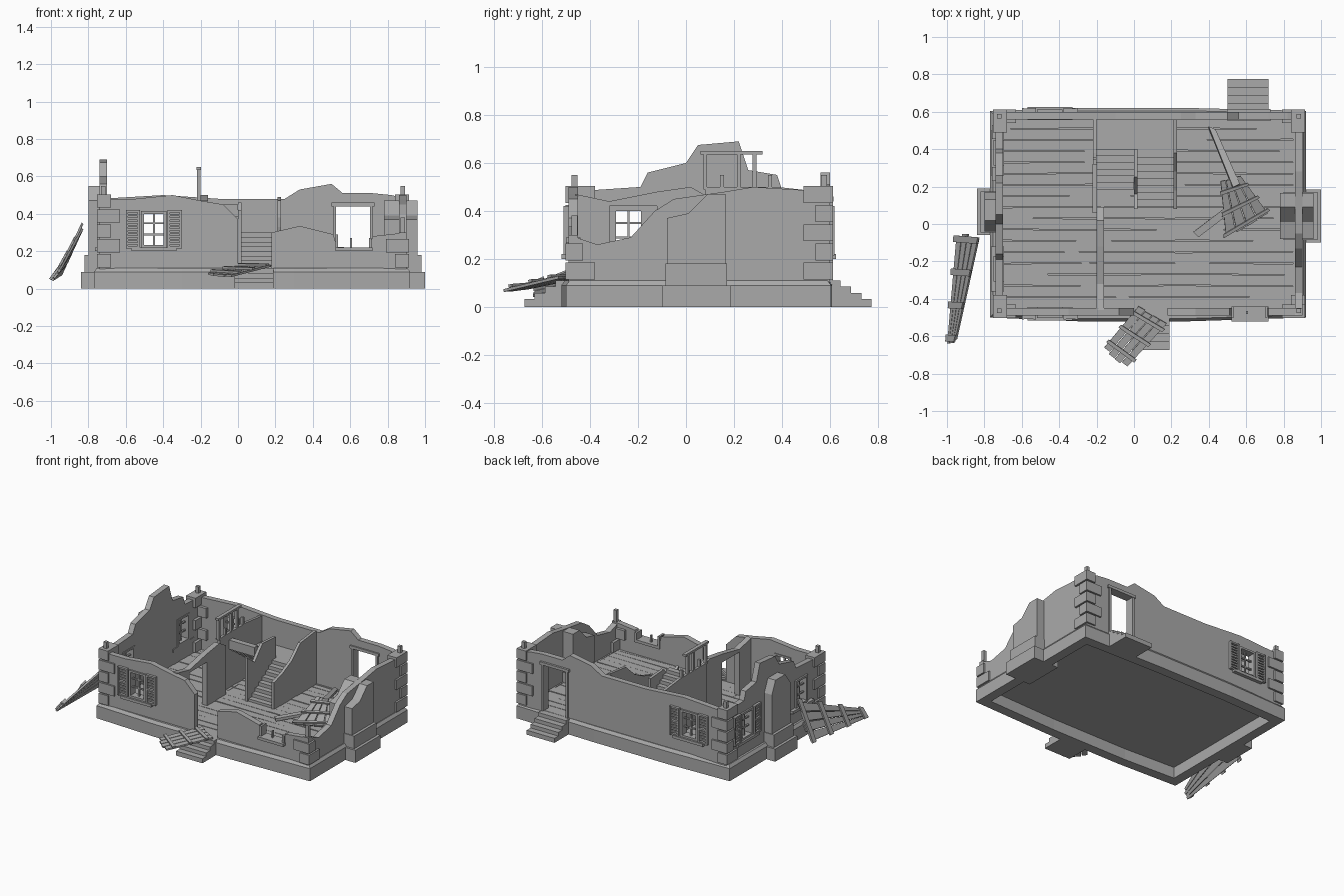
import bpy, bmesh, math, random
from mathutils import Matrix, Vector

random.seed(4)
if "Cube" in bpy.data.objects:
    bpy.data.objects.remove(bpy.data.objects["Cube"])

stone = bpy.data.materials.new("plain grey")
stone.use_nodes = True
GREY = (0.4, 0.4, 0.4, 1)
stone.diffuse_color = GREY
stone.node_tree.nodes["Principled BSDF"].inputs["Base Color"].default_value = GREY


def finish(name, bm):
    bmesh.ops.recalc_face_normals(bm, faces=bm.faces[:])
    me = bpy.data.meshes.new(name)
    bm.to_mesh(me)
    bm.free()
    me.materials.append(stone)
    ob = bpy.data.objects.new(name, me)
    bpy.context.collection.objects.link(ob)
    return ob


def span(bm, x, y, z, m=Matrix()):
    """Box between coordinate pairs, moved by matrix m."""
    size = Matrix.Diagonal((x[1] - x[0], y[1] - y[0], z[1] - z[0], 1))
    mid = Matrix.Translation((sum(x) / 2, sum(y) / 2, sum(z) / 2))
    bmesh.ops.create_cube(bm, size=1, matrix=m @ mid @ size)


def boxes(name, items, m=Matrix()):
    bm = bmesh.new()
    for x, y, z in items:
        span(bm, x, y, z, m)
    return finish(name, bm)


def prism(bm, pts, offset):
    """Extrude a flat polygon along an offset."""
    face = bm.faces.new([bm.verts.new(p) for p in pts])
    new = bmesh.ops.extrude_face_region(bm, geom=[face])["geom"]
    bmesh.ops.translate(bm, vec=offset, verts=[v for v in new if isinstance(v, bmesh.types.BMVert)])


def height(top, u):
    for (a, za), (b, zb) in zip(top, top[1:]):
        if a <= u <= b:
            return za + (zb - za) * (u - a) / (b - a)
    return top[-1][1]


def wall(name, m, top, holes=(), thick=0.04, low=0.1):
    """Broken wall with a ragged top; local x runs along it, y goes inward."""
    us = sorted({u for u, _ in top} | {u for h in holes for u in h[:2]})
    levels = sorted({low} | {z for h in holes for z in h[2:]})
    bm = bmesh.new()
    for a, b in zip(us, us[1:]):
        ha, hb = height(top, a + 1e-5), height(top, b - 1e-5)
        for z0, z1 in zip(levels, levels[1:] + [9]):
            mid = (a + b) / 2
            if any(h[0] < mid < h[1] and h[2] <= z0 < h[3] for h in holes):
                continue
            pts = [(a, min(z0, ha)), (b, min(z0, hb)), (b, min(z1, hb)), (a, min(z1, ha))]
            if max(p[1] for p in pts) - z0 > 1e-4:
                bm.faces.new([bm.verts.new(m @ Vector((u, 0, z))) for u, z in pts])
    bmesh.ops.remove_doubles(bm, verts=bm.verts[:], dist=1e-4)
    bmesh.ops.dissolve_degenerate(bm, edges=bm.edges[:], dist=1e-4)
    into = m.to_3x3() @ Vector((0, thick, 0))
    new = bmesh.ops.extrude_face_region(bm, geom=bm.faces[:], use_keep_orig=True)["geom"]
    bmesh.ops.translate(bm, vec=into, verts=[v for v in new if isinstance(v, bmesh.types.BMVert)])
    return finish(name, bm)


def place(x, y, turn=0):
    return Matrix.Translation((x, y, 0)) @ Matrix.Rotation(math.radians(turn), 4, "Z")


FRONT, BACK = place(0, -0.49), place(0, 0.6, 180)
RIGHT, LEFT = place(0.9, 0, 90), place(-0.74, 0, -90)

# Foundation ring with gently bowed long sides
bm = bmesh.new()
plan = [(-0.77, -0.5), (-0.3, -0.52), (0.3, -0.52), (0.92, -0.5), (0.92, 0.605), (0.3, 0.62), (-0.3, 0.62), (-0.77, 0.605)]
loops = []
for inset, z in ((0.07, 0), (0, 0), (0, 0.09), (0.015, 0.11), (0.07, 0.11)):
    loops.append([bm.verts.new((x - math.copysign(inset, x) * (abs(x) > 0.5), y - math.copysign(inset, y), z)) for x, y in plan])
for lo, hi in zip(loops, loops[1:] + loops[:1]):
    for i in range(len(plan)):
        j = (i + 1) % len(plan)
        bm.faces.new((lo[i], lo[j], hi[j], hi[i]))
finish("foundation", bm)

# Outer walls
wall("front_wall_left", FRONT, [(-0.74, 0.48), (-0.55, 0.48), (-0.35, 0.5), (-0.2, 0.47), (-0.08, 0.45), (0, 0.37)], [(-0.51, -0.39, 0.22, 0.41)])
wall("front_wall_right", FRONT, [(0.18, 0.3), (0.33, 0.335), (0.51, 0.29), (0.53, 0.22), (0.7, 0.22), (0.72, 0.28), (0.9, 0.3)])
wall("back_wall", BACK, [(-0.9, 0.48), (-0.82, 0.5), (-0.72, 0.51), (-0.56, 0.51), (-0.5, 0.56), (-0.33, 0.53), (-0.25, 0.48), (0.1, 0.48), (0.4, 0.5), (0.74, 0.48)],
     [(-0.71, -0.52, 0.1, 0.44), (0.39, 0.51, 0.22, 0.41)])
wall("right_wall", RIGHT, [(-0.49, 0.3), (-0.37, 0.26), (-0.23, 0.29), (-0.13, 0.4), (-0.05, 0.45), (0.16, 0.48), (0.28, 0.5), (0.6, 0.48)])
wall("left_wall", LEFT, [(-0.6, 0.48), (-0.4, 0.49), (-0.38, 0.55), (-0.26, 0.57), (-0.22, 0.69), (-0.05, 0.675), (0, 0.6), (0.16, 0.56), (0.19, 0.5), (0.49, 0.48)],
     [(-0.44, -0.32, 0.22, 0.41), (0.18, 0.3, 0.22, 0.41)])

# Inner walls
wall("hall_wall", place(-0.16, 0, 90), [(-0.46, 0.47), (-0.32, 0.44), (-0.12, 0.48), (0.02, 0.5), (0.09, 0.46)], [(-0.32, -0.12, 0.1, 0.42)])
wall("stair_wall_left", place(-0.2, 0, 90), [(0.08, 0.5), (0.38, 0.5), (0.56, 0.48)], thick=0.02)
wall("stair_wall_middle", place(0.02, 0, 90), [(0.08, 0.42), (0.16, 0.36), (0.25, 0.46), (0.4, 0.45)], thick=0.02)
wall("stair_wall_right", place(0.23, 0, 90), [(0.08, 0.3), (0.18, 0.33), (0.28, 0.38), (0.38, 0.47), (0.56, 0.49)], thick=0.02)

# Floorboards
bm = bmesh.new()
rows = 17
for x0, x1 in ((-0.71, -0.18), (-0.18, 0.22), (0.22, 0.87)):
    for i in range(rows):
        y = -0.45 + i * 1.02 / rows
        tilt = Matrix.Translation(((x0 + x1) / 2, y + 0.03, 0.1)) @ Matrix.Rotation(random.uniform(-0.012, 0.012), 4, "Z")
        half = (x1 - x0) / 2
        span(bm, (-half, half), (-0.0285, 0.0285), (-0.012, 0.006 + random.uniform(0, 0.004)), tilt)
span(bm, (-0.71, 0.87), (-0.45, 0.57), (0.08, 0.093))
finish("floorboards", bm)


def window(name, m, u, shutters=True):
    """Casement, lintel, sill and a pair of slatted shutters."""
    m = m @ Matrix.Translation((u, 0, 0))
    parts = [((s * 0.06 - 0.008, s * 0.06 + 0.008), (-0.012, 0.045), (0.22, 0.41)) for s in (-1, 1)]
    parts += [((-0.068, 0.068), (-0.012, 0.045), (z, z + 0.014)) for z in (0.22, 0.4)]
    parts += [((-0.005, 0.005), (0.01, 0.022), (0.22, 0.41))]
    parts += [((-0.06, 0.06), (0.01, 0.022), (z, z + 0.009)) for z in (0.285, 0.345)]
    parts += [((-0.12, 0.12), (-0.025, 0.045), (0.2, 0.22))]
    for s in (-1, 1) if shutters else ():
        c = s * 0.112
        parts += [((c + d - 0.006, c + d + 0.006), (-0.02, 0), (0.215, 0.42)) for d in (-0.032, 0.032)]
        parts += [((c - 0.03, c + 0.03), (-0.018, 0), (z, z + 0.012)) for z in (0.215, 0.31, 0.408)]
        parts += [((c - 0.03, c + 0.03), (-0.014, -0.003), (0.235 + i * 0.019, 0.246 + i * 0.019)) for i in range(9)]
    boxes(name, parts, m)


window("front_window", FRONT, -0.45)
window("back_window", BACK, 0.45)
window("left_window_rear", LEFT, -0.38)
window("left_window_front", LEFT, 0.24, False)
boxes("broken_window", [((0.52, 0.72), (-0.52, -0.44), (0.2, 0.22)), ((0.52, 0.535), (-0.5, -0.44), (0.22, 0.29)),
                        ((0.7, 0.715), (-0.5, -0.44), (0.22, 0.27)), ((0.6, 0.61), (-0.48, -0.465), (0.22, 0.27))])
boxes("back_door_frame", [((0.51, 0.525), (0.55, 0.612), (0.1, 0.45)), ((0.705, 0.72), (0.55, 0.612), (0.1, 0.45)),
                          ((0.5, 0.73), (0.55, 0.615), (0.44, 0.46))])

# Corner stones, alternating long and short, with a post behind each corner
for name, cx, cy, sx, sy, top in (("front_left_quoins", 0.9, -0.49, -1, 1, 0.29), ("front_right_quoins", -0.74, -0.49, 1, 1, 0.46),
                                  ("back_left_quoins", 0.9, 0.6, -1, -1, 0.46), ("back_right_quoins", -0.74, 0.6, 1, -1, 0.46)):
    parts = []
    for i in range(5):
        z = 0.11 + i * 0.08
        if z < top - 0.03:
            lx, ly = (0.11, 0.06) if i % 2 else (0.06, 0.11)
            parts.append((sorted((cx - sx * 0.014, cx + sx * lx)), sorted((cy - sy * 0.012, cy + sy * ly)), (z + 0.004, z + 0.074)))
    px, py = cx + sx * 0.02, cy + sy * 0.025
    parts.append(((px - 0.012, px + 0.012), (py - 0.012, py + 0.012), (0.1, top + 0.09)))
    boxes(name, parts)

# Broken chimneys on wide bases
boxes("chimney_bases", [((0.8, 1.0), (-0.1, 0.185), (0, 0.09)), ((0.8, 0.98), (-0.085, 0.17), (0.09, 0.18)),
                        ((-0.84, -0.7), (-0.06, 0.19), (0, 0.09)), ((-0.82, -0.7), (-0.045, 0.175), (0.09, 0.18))])
for name, x, dx, shape in (("chimney_left", 0.78, 0.18, [(-0.08, 0.18), (0.165, 0.18), (0.165, 0.47), (0.09, 0.47), (0.01, 0.39), (-0.08, 0.37)]),
                           ("chimney_right", -0.8, 0.08, [(-0.04, 0.18), (0.17, 0.18), (0.17, 0.46), (0.13, 0.55), (0.02, 0.55), (-0.04, 0.47)])):
    bm = bmesh.new()
    prism(bm, [(x, y, z) for y, z in shape], (dx, 0, 0))
    finish(name, bm)

# Outside steps
for name, x, y, s, n in (("front_steps", (-0.02, 0.19), -0.5, -1, 4), ("back_steps", (0.5, 0.72), 0.6, 1, 4)):
    boxes(name, [(x, sorted((y, y + s * (0.045 + 0.043 * i))), (0, 0.11 - 0.026 * i)) for i in range(n)])

# Two flights of stairs around a landing
parts = [((0.02, 0.21), (0.09 + i * 0.038, 0.4), (0.1 + i * 0.025, 0.125 + i * 0.025)) for i in range(8)]
parts += [((-0.2, 0.21), (0.4, 0.56), (0.27, 0.3))]
parts += [((-0.2, 0), (0.36 - i * 0.035, 0.4 - i * 0.035), (0.26 + i * 0.025, 0.325 + i * 0.025)) for i in range(6)]
boxes("stairs", parts)

# Upper landing rail
parts = [((-0.22, -0.2), (y - 0.008, y + 0.008), (0.49, top)) for y, top in ((0.08, 0.64), (0.22, 0.64), (0.285, 0.64), (0.15, 0.55), (0.35, 0.55))]
parts += [((-0.223, -0.197), (0.06, 0.32), (0.635, 0.65))]
boxes("landing_rail", parts)


def boards(name, a, b, c, d, n, battens, thick=0.012):
    """Boards running from edge a-b to edge d-c, with cross battens on top."""
    a, b, c, d = map(Vector, (a, b, c, d))
    up = (b - a).cross(d - a).normalized()
    up *= 1 if up.z > 0 else -1
    bm = bmesh.new()
    at = lambda s, t: a.lerp(b, s).lerp(d.lerp(c, s), t)
    for i in range(n):
        s0, s1 = i / n + 0.01, (i + 0.93) / n
        t0, t1 = random.uniform(0, 0.05), random.uniform(0.94, 1)
        prism(bm, [at(s0, t0), at(s1, t0), at(s1, t1), at(s0, t1)], up * thick)
    for t in battens:
        pts = [at(-0.05, t), at(1.05, t), at(1.05, t + 0.06), at(-0.05, t + 0.06)]
        prism(bm, [p + up * thick for p in pts], up * thick)
    finish(name, bm)


# Fallen woodwork
boards("fallen_door", (-0.17, -0.67, 0.07), (-0.04, -0.77, 0.06), (0.19, -0.52, 0.12), (0.03, -0.43, 0.12), 4, (0.15, 0.48, 0.8))
boards("fallen_fence", (-0.99, -0.64, 0.04), (-0.95, -0.64, 0.09), (-0.82, -0.06, 0.33), (-0.94, -0.05, 0.07), 4, (0.02, 0.32, 0.62, 0.92))
boards("fallen_rafters", (0.49, -0.08, 0.12), (0.72, 0.06, 0.12), (0.57, 0.26, 0.2), (0.46, 0.24, 0.2), 4, (0.05, 0.4, 0.75))
boards("fallen_beam", (0.39, 0.53, 0.12), (0.43, 0.51, 0.12), (0.57, 0.2, 0.2), (0.53, 0.18, 0.2), 1, (), 0.025)
boards("fallen_plank", (0.32, -0.04, 0.11), (0.35, -0.07, 0.11), (0.52, 0.06, 0.15), (0.49, 0.09, 0.15), 1, (), 0.02)
